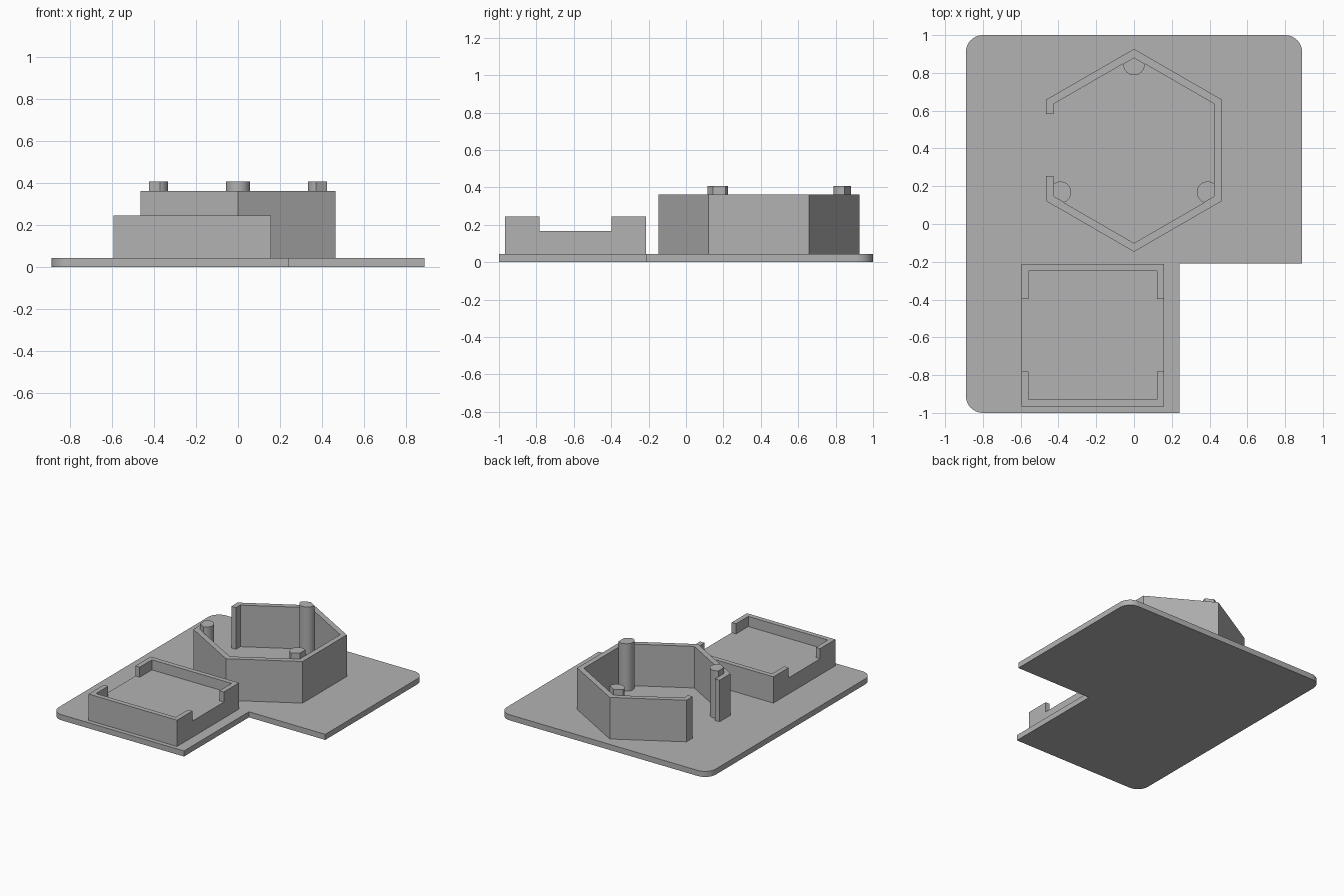
import bpy, bmesh
from math import sin, cos, pi, radians
from mathutils import Vector

cube = bpy.data.objects.get("Cube")
if cube:
    bpy.data.objects.remove(cube, do_unlink=True)

grey = bpy.data.materials.new("plain_grey")
grey.use_nodes = True
colour = (0.45, 0.45, 0.45, 1)
grey.diffuse_color = colour
grey.node_tree.nodes["Principled BSDF"].inputs["Base Color"].default_value = colour

PLATE_TOP = 0.043
HEX_Y, HEX_OUT, HEX_IN = 0.39, 0.537, 0.491


def prism(name, outline, z0, z1, cuts=()):
    """Extrude a flat outline upward, then trim it by (point, normal) planes."""
    bm = bmesh.new()
    face = bm.faces.new([bm.verts.new((x, y, z0)) for x, y in outline])
    new = bmesh.ops.extrude_face_region(bm, geom=[face])["geom"]
    top = [v for v in new if isinstance(v, bmesh.types.BMVert)]
    bmesh.ops.translate(bm, verts=top, vec=(0, 0, z1 - z0))
    for point, normal in cuts:
        bmesh.ops.bisect_plane(bm, geom=bm.verts[:] + bm.edges[:] + bm.faces[:],
                               plane_co=point, plane_no=normal, clear_outer=True)
        bmesh.ops.holes_fill(bm, edges=[e for e in bm.edges if e.is_boundary])
    bmesh.ops.recalc_face_normals(bm, faces=bm.faces)
    mesh = bpy.data.meshes.new(name)
    bm.to_mesh(mesh)
    bm.free()
    mesh.materials.append(grey)
    obj = bpy.data.objects.new(name, mesh)
    bpy.context.collection.objects.link(obj)
    return obj


def smooth(obj):
    bpy.ops.object.select_all(action='DESELECT')
    obj.select_set(True)
    bpy.context.view_layer.objects.active = obj
    bpy.ops.object.shade_smooth_by_angle(angle=radians(30))


def arc(cx, cy, r, start, end, steps):
    angles = [radians(start + (end - start) * i / steps) for i in range(steps + 1)]
    return [(cx + r * cos(a), cy + r * sin(a)) for a in angles]


# L-shaped plate with three rounded corners
W, R = 0.89, 0.09
outline = [(0.24, -1), (0.24, -0.21), (W, -0.21)]
outline += arc(W - R, 1 - R, R, 0, 90, 8)
outline += arc(R - W, 1 - R, R, 90, 180, 8)
outline += arc(R - W, R - 1, R, 180, 270, 8)
smooth(prism("base_plate", outline, 0, PLATE_TOP))

# Square tray: solid block with a lipped wall at the front and the back
X0, X1, Y0, Y1 = -0.595, 0.158, -0.967, -0.213
T, RETURN, FLOOR, RIM = 0.037, 0.185, 0.167, 0.245
prism("tray_block", [(X0, Y0), (X1, Y0), (X1, Y1), (X0, Y1)], PLATE_TOP, FLOOR)
for name, y, s in (("tray_front_wall", Y0, 1), ("tray_back_wall", Y1, -1)):
    prism(name, [(X0, y), (X1, y), (X1, y + s * RETURN), (X1 - T, y + s * RETURN),
                 (X1 - T, y + s * T), (X0 + T, y + s * T),
                 (X0 + T, y + s * RETURN), (X0, y + s * RETURN)], FLOOR, RIM)

# Hexagonal wall with a doorway in its right side
outer = arc(0, HEX_Y, HEX_OUT, -150, 150, 5)
inner = arc(0, HEX_Y, HEX_IN, 150, -150, 5)
xo, xi = outer[0][0], inner[0][0]
prism("hexagon_wall", [(xo, 0.255)] + outer + [(xo, 0.583), (xi, 0.583)]
      + inner + [(xi, 0.255)], PLATE_TOP, 0.363)

# Round posts in three corners, trimmed flush with the wall's inner faces
planes = []
for k in range(6):
    n = Vector((cos(k * pi / 3), sin(k * pi / 3), 0))
    planes.append((Vector((0, HEX_Y, 0)) + n * HEX_IN * cos(pi / 6), n))
for name, x, y in (("back_post", 0, 0.845), ("left_post", 0.39, 0.168),
                   ("right_post", -0.39, 0.168)):
    smooth(prism(name, arc(x, y, 0.057, 0, 360, 32)[:-1], PLATE_TOP, 0.408, planes))
